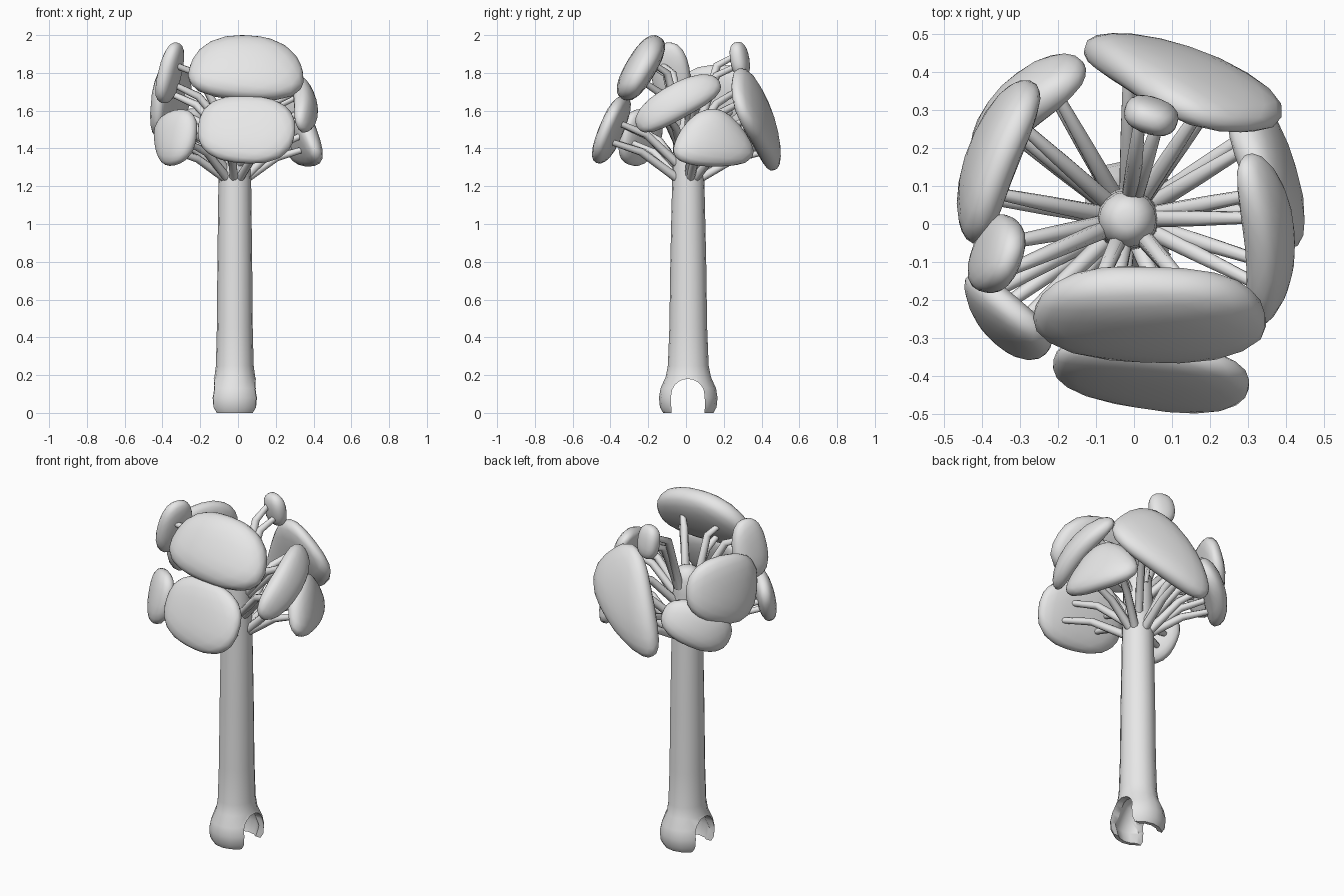
import bpy, bmesh, math
from mathutils import Vector

if "Cube" in bpy.data.objects:
    bpy.data.objects.remove(bpy.data.objects["Cube"])

grey = bpy.data.materials.new("pale_grey")
grey.diffuse_color = (0.8, 0.8, 0.8, 1)
grey.use_nodes = True
grey.node_tree.nodes["Principled BSDF"].inputs["Base Color"].default_value = grey.diffuse_color
AXIS = Vector((-0.017, 0.012, 0))      # trunk axis


def finish(name, bm, angle=40):
    me = bpy.data.meshes.new(name)
    bmesh.ops.recalc_face_normals(bm, faces=bm.faces)
    bm.to_mesh(me)
    bm.free()
    ob = bpy.data.objects.new(name, me)
    bpy.context.collection.objects.link(ob)
    me.materials.append(grey)
    smooth(ob, angle)
    return ob


def smooth(ob, angle):
    bpy.ops.object.select_all(action='DESELECT')
    ob.select_set(True)
    bpy.context.view_layer.objects.active = ob
    bpy.ops.object.shade_smooth_by_angle(angle=math.radians(angle))


def tube(bm, pts, radii, sides=8):
    """Tube through points, capped at both ends."""
    rings = []
    for i, (p, r) in enumerate(zip(pts, radii)):
        d = (pts[min(i + 1, len(pts) - 1)] - pts[max(i - 1, 0)]).normalized()
        s = d.cross(Vector((0.31, 0.17, 1))).normalized()
        t = d.cross(s)
        rings.append([bm.verts.new(p + r * (math.cos(k * math.tau / sides) * s
                      + math.sin(k * math.tau / sides) * t)) for k in range(sides)])
    for a, b in zip(rings, rings[1:]):
        for k in range(sides):
            bm.faces.new((a[k], a[(k + 1) % sides], b[(k + 1) % sides], b[k]))
    bm.faces.new(rings[0])
    bm.faces.new(rings[-1])


# trunk: oval rings (rx, ry, z), hollow inside the flared foot
profile = [(0.03, 0.04, 0.215), (0.07, 0.075, 0.19), (0.10, 0.105, 0.13), (0.115, 0.13, 0.07),
           (0.105, 0.112, 0.0), (0.128, 0.133, 0.0), (0.143, 0.150, 0.03), (0.146, 0.155, 0.08),
           (0.134, 0.147, 0.13), (0.108, 0.12, 0.19), (0.100, 0.108, 0.25), (0.095, 0.100, 0.45),
           (0.092, 0.095, 0.8), (0.087, 0.086, 1.2), (0.08, 0.078, 1.5), (0.075, 0.073, 1.58),
           (0.052, 0.052, 1.625), (0.025, 0.025, 1.638)]
N = 16
bm = bmesh.new()
rings = [[bm.verts.new(AXIS + Vector((rx * math.cos(k * math.tau / N), ry * math.sin(k * math.tau / N), z)))
          for k in range(N)] for rx, ry, z in profile]
for a, b in zip(rings, rings[1:]):
    for k in range(N):
        bm.faces.new((a[k], a[(k + 1) % N], b[(k + 1) % N], b[k]))
bm.faces.new(rings[0])
bm.faces.new(rings[-1])
trunk = finish("trunk", bm)

# arch cut through the foot, leaving two legs
bm = bmesh.new()
arch = [(-0.072, -0.05), (-0.08, 0.06)]
arch += [(0.01 + 0.088 * math.cos(t), 0.095 + 0.085 * math.sin(t))
         for t in [math.pi * (1 - i / 10) for i in range(11)]]
arch += [(0.10, 0.06), (0.098, -0.05)]
f = bm.faces.new([bm.verts.new((-0.3, y, z)) for y, z in arch])
ext = bmesh.ops.extrude_face_region(bm, geom=[f])
bmesh.ops.translate(bm, vec=(0.6, 0, 0), verts=[v for v in ext['geom'] if isinstance(v, bmesh.types.BMVert)])
cutter = finish("arch_cutter", bm)
cutter.hide_render = True
mod = trunk.modifiers.new("arch", 'BOOLEAN')
mod.operation = 'DIFFERENCE'
mod.solver = 'EXACT'
mod.object = cutter
bpy.context.view_layer.objects.active = trunk
bpy.ops.object.modifier_apply(modifier="arch")
bpy.data.objects.remove(cutter)
smooth(trunk, 40)

# leaf clumps: name, centre, half sizes (along, up, thick), facing, lean, roll, taper up, taper along, curl
clumps = [
    ("front_upper", (0.045, -0.235, 1.825), (0.30, 0.19, 0.08), -90, 31, -4, -0.15, 0, 0.05),
    ("front_lower", (0.045, -0.395, 1.50), (0.26, 0.19, 0.055), -97, 22, -4, 0, 0, 0.0),
    ("left_front_upper", (-0.36, -0.08, 1.80), (0.105, 0.165, 0.05), 160, 14, 0, -0.1, 0, 0),
    ("left_front_lower", (-0.335, -0.25, 1.455), (0.14, 0.15, 0.052), 226, 13, 15, 0.15, 0, 0.1),
    ("left_back_upper", (-0.365, 0.17, 1.655), (0.225, 0.19, 0.06), 160, 9, -10, 0, 0.1, 0.12),
    ("left_back_lower", (-0.29, 0.31, 1.47), (0.20, 0.12, 0.06), 137, 15, -27, 0, 0, 0.15),
    ("back", (0.10, 0.385, 1.53), (0.32, 0.18, 0.065), 77, 14, -46, 0, -0.45, 0.1),
    ("right_lower", (0.345, 0.145, 1.455), (0.20, 0.155, 0.06), 18, 13, 0, -0.4, 0, 0.12),
    ("right_upper", (0.345, -0.045, 1.645), (0.25, 0.095, 0.055), -7, 20, 31, 0, 0, 0.18),
    ("back_small", (0.045, 0.285, 1.87), (0.072, 0.095, 0.045), 72, 10, 0, 0, 0, 0)]
E = 2.5
Z = Vector((0, 0, 1))
for name, c, (a, b, th), facing, lean, roll, tw, tu, curl in clumps:
    c = Vector(c)
    ph, le, ro = map(math.radians, (facing, lean, roll))
    out = Vector((math.cos(ph), math.sin(ph), 0))
    side = Z.cross(out)
    up = Z * math.cos(le) - out * math.sin(le)
    n = out * math.cos(le) + Z * math.sin(le)
    u = side * math.cos(ro) + up * math.sin(ro)
    w = up * math.cos(ro) - side * math.sin(ro)
    bm = bmesh.new()
    bmesh.ops.create_icosphere(bm, subdivisions=3, radius=1)
    for v in bm.verts:
        p = v.co / sum(abs(q) ** E for q in v.co) ** (1 / E)
        bend = curl * a * (p.x * p.x - 0.3)            # ends curl toward the trunk
        v.co = c + u * (a * p.x * (1 + tw * p.y)) + w * (b * p.y * (1 + tu * p.x)) + n * (th * p.z - bend)
    finish("clump_" + name, bm, 60)

    # branches: kinked tubes, steep near the trunk and flatter near the clump
    bm = bmesh.new()
    spots = [(-0.5, 0.15), (-0.33, -0.35), (0.33, 0.3), (0.5, -0.25)]
    for s, h in (spots if a > 0.12 else spots[1:3]):
        end = c + u * a * s + w * b * h - n * th * 0.5
        flat = end - AXIS
        flat.z = 0
        reach = flat.length
        d = flat.normalized()
        z0 = min(max(end.z - 0.22, 1.24), 1.53)
        start = AXIS + d * 0.06 + Z * z0
        rise = 0.72 if end.z - z0 < 0.3 else 0.85
        mid = AXIS + d * reach * 0.6 + Z * (z0 + (end.z - z0) * rise)
        tube(bm, [start, mid, end], [0.024, 0.021, 0.016])
    finish("branches_" + name, bm, 50)
